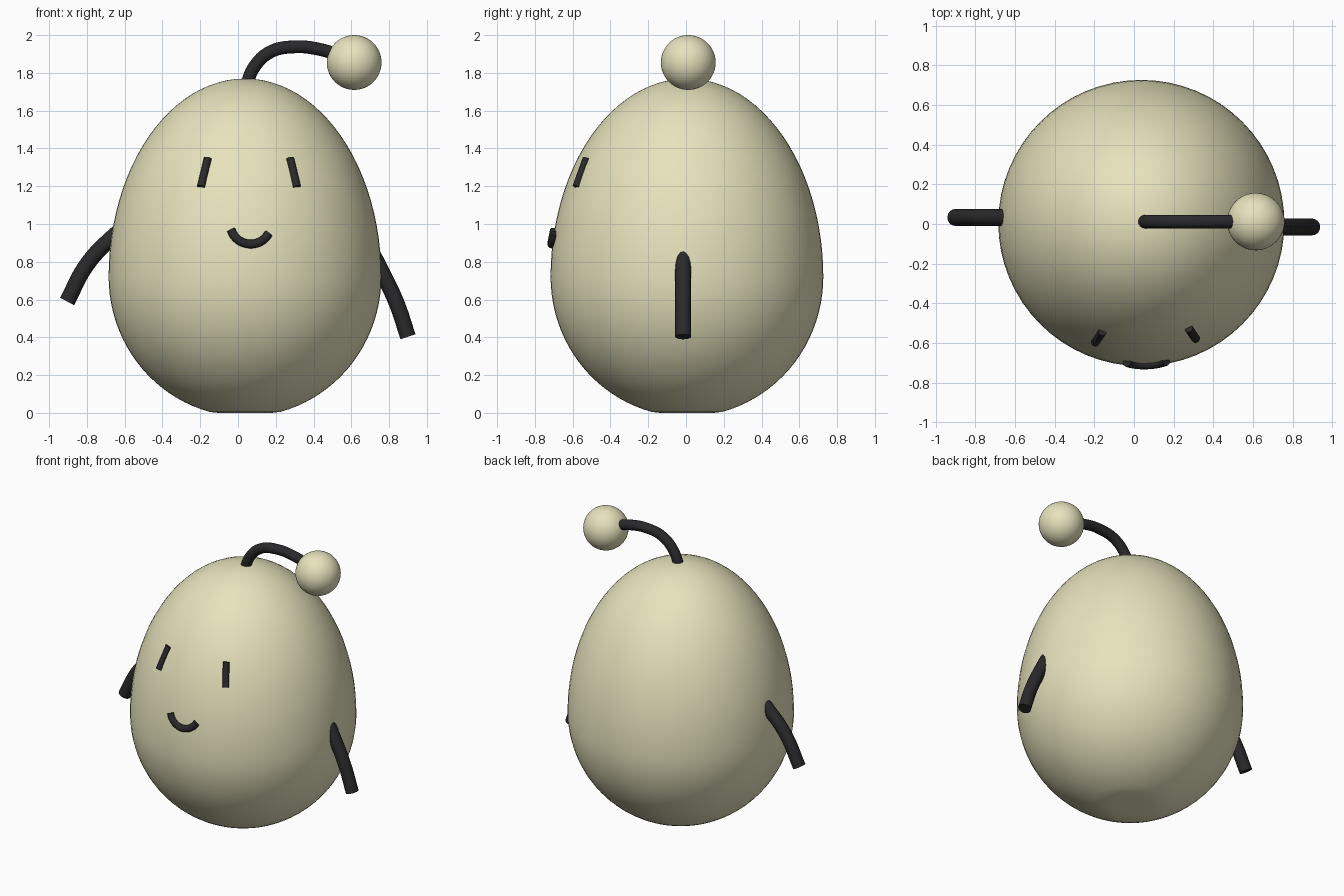
import bpy
from math import sqrt, sin, cos, radians

if "Cube" in bpy.data.objects:
    bpy.data.objects.remove(bpy.data.objects["Cube"])

CX, CY, CZ = 0.037, 0.005, 0.72        # body centre at its widest ring
R, UP, DOWN = 0.722, 1.05, 0.74        # radius, upper and lower half heights


def material(name, rgb):
    m = bpy.data.materials.new(name)
    m.diffuse_color = (*rgb, 1)
    m.use_nodes = True
    m.node_tree.nodes["Principled BSDF"].inputs["Base Color"].default_value = m.diffuse_color
    return m


cream = material("cream", (0.80, 0.77, 0.51))
black = material("black", (0.022, 0.022, 0.024))


def ball(name, loc, r, segments=64, rings=48):
    bpy.ops.mesh.primitive_uv_sphere_add(segments=segments, ring_count=rings, radius=r, location=loc)
    o = bpy.context.object
    o.name = name
    o.data.materials.append(cream)
    bpy.ops.object.shade_smooth()
    return o


def tube(name, points, r):
    """Round rod with flat ends along a smooth path."""
    cu = bpy.data.curves.new(name, 'CURVE')
    cu.dimensions = '3D'
    cu.bevel_depth = r
    cu.bevel_resolution = 6
    cu.resolution_u = 10
    cu.use_fill_caps = True
    sp = cu.splines.new('BEZIER')
    sp.bezier_points.add(len(points) - 1)
    for bp, p in zip(sp.bezier_points, points):
        bp.co = p
        bp.handle_left_type = bp.handle_right_type = 'AUTO'
    o = bpy.data.objects.new(name, cu)
    bpy.context.collection.objects.link(o)
    bpy.ops.object.select_all(action='DESELECT')
    o.select_set(True)
    bpy.context.view_layer.objects.active = o
    bpy.ops.object.convert(target='MESH')
    o = bpy.context.object
    o.name = name
    o.data.materials.clear()
    o.data.materials.append(black)
    bpy.ops.object.shade_smooth_by_angle(angle=radians(40))
    return o


def on_face(x, z, out=0.004):
    """Point on the front of the body at x, z, pushed slightly outward."""
    h = (z - CZ) / UP
    ring = R * sqrt(1 - h * h)
    return (x, CY - sqrt(ring ** 2 - (x - CX) ** 2) - out, z)


# Egg-shaped body with a flat base
body = ball("body", (CX, CY, 0), R)
for v in body.data.vertices:
    t = v.co.z / R
    v.co.z = max(0, CZ + t * (UP if t > 0 else DOWN))

# Antenna and its ball
tube("antenna_stalk", [(x, 0.012, z) for x, z in
     ((0.04, 1.72), (0.085, 1.83), (0.17, 1.91), (0.30, 1.938), (0.43, 1.925), (0.56, 1.885))], 0.034)
ball("antenna_ball", (0.615, 0.012, 1.855), 0.145, 48, 24)

# Arms
tube("left_arm", [(x, 0.033, z) for x, z in
     ((-0.55, 1.02), (-0.67, 0.925), (-0.80, 0.785), (-0.905, 0.59))], 0.042)
tube("right_arm", [(x, -0.015, z) for x, z in
     ((0.67, 0.92), (0.76, 0.75), (0.84, 0.58), (0.90, 0.403))], 0.042)

# Eyes, leaning toward each other at the top
for side, name in ((-1, "left_eye"), (1, "right_eye")):
    mid = 0.058
    tube(name, [on_face(mid + side * 0.218, 1.347), on_face(mid + side * 0.254, 1.197)], 0.021)

# Smile wrapped on the body
arc = [radians(a) for a in range(197, 337, 15)]
tube("mouth", [on_face(0.067 + 0.108 * cos(a), 1.0 + 0.106 * sin(a)) for a in arc], 0.023)
